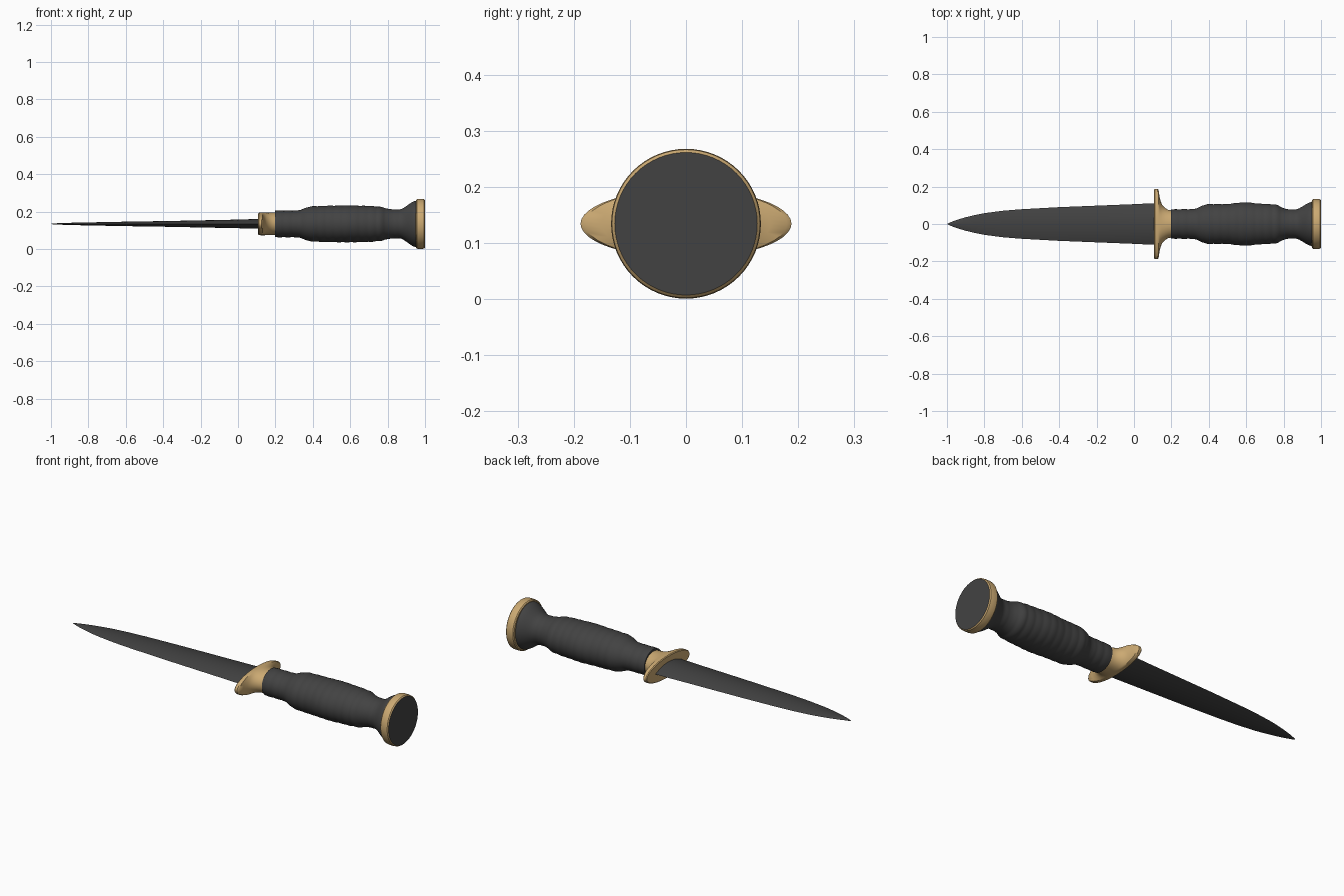
import bpy, bmesh, math

if "Cube" in bpy.data.objects:
    bpy.data.objects.remove(bpy.data.objects["Cube"])

CZ = 0.1345  # height of the dagger's long axis


def material(name, rgb):
    m = bpy.data.materials.new(name)
    m.diffuse_color = (*rgb, 1)
    m.use_nodes = True
    m.node_tree.nodes["Principled BSDF"].inputs["Base Color"].default_value = m.diffuse_color
    return m


DARK = material("dark_grey", (0.055, 0.055, 0.055))
GOLD = material("brass", (0.60, 0.40, 0.17))


def loft(name, rings, mats, n=48, lens=False, caps=(True, True), angle=35):
    """Skin elliptical or lens-shaped rings given as (x, half width y, half height z)."""
    bm = bmesh.new()
    loops = []
    for x, ry, rz in rings:
        loop = []
        for i in range(n):
            t = 2 * math.pi * i / n
            c, s = math.cos(t), math.sin(t)
            loop.append(bm.verts.new((x, ry * c, CZ + rz * (s * abs(s) if lens else s))))
        loops.append(loop)
    for a, b in zip(loops, loops[1:]):
        for i in range(n):
            j = (i + 1) % n
            bm.faces.new((a[i], a[j], b[j], b[i]))
    if caps[0]:
        bm.faces.new(loops[0][::-1])
    if caps[1]:
        end = bm.faces.new(loops[-1])
        end.material_index = len(mats) - 1
    bmesh.ops.remove_doubles(bm, verts=bm.verts, dist=1e-5)
    bmesh.ops.recalc_face_normals(bm, faces=bm.faces)
    me = bpy.data.meshes.new(name)
    bm.to_mesh(me)
    bm.free()
    ob = bpy.data.objects.new(name, me)
    bpy.context.collection.objects.link(ob)
    for m in mats:
        me.materials.append(m)
    bpy.ops.object.select_all(action='DESELECT')
    ob.select_set(True)
    bpy.context.view_layer.objects.active = ob
    bpy.ops.object.shade_smooth_by_angle(angle=math.radians(angle))
    return ob


def lerp(points, x):
    """Smoothly interpolate (x, a, b) control points."""
    for p, q in zip(points, points[1:]):
        if x <= q[0]:
            t = (x - p[0]) / (q[0] - p[0])
            t = t * t * (3 - 2 * t)
            return [p[k] + (q[k] - p[k]) * t for k in (1, 2)]
    return list(points[-1][1:])


# Blade: lens section tapering to the point
loft("blade", [
    (-1.0, 0.0, 0.0), (-0.985, 0.008, 0.003), (-0.95, 0.021, 0.004),
    (-0.9, 0.036, 0.006), (-0.85, 0.048, 0.007), (-0.8, 0.058, 0.008),
    (-0.7, 0.071, 0.010), (-0.6, 0.079, 0.012), (-0.4, 0.090, 0.015),
    (-0.2, 0.098, 0.019), (0.0, 0.106, 0.023), (0.06, 0.109, 0.025), (0.115, 0.110, 0.026),
], [DARK], lens=True)

# Guard: elliptical plate sweeping back into the collar
loft("guard", [
    (0.108, 0.184, 0.056), (0.112, 0.188, 0.060), (0.126, 0.188, 0.061),
    (0.132, 0.180, 0.061), (0.136, 0.150, 0.061), (0.142, 0.122, 0.061),
    (0.152, 0.100, 0.060), (0.168, 0.084, 0.060), (0.185, 0.075, 0.060),
    (0.203, 0.072, 0.060),
], [GOLD])

# Grip: swelling handle with shallow wrapped ridges
shape = [
    (0.200, 0.079, 0.072), (0.31, 0.080, 0.072), (0.40, 0.107, 0.095),
    (0.48, 0.107, 0.098), (0.59, 0.116, 0.099), (0.70, 0.108, 0.097),
    (0.75, 0.105, 0.093), (0.82, 0.080, 0.079), (0.86, 0.078, 0.077),
    (0.955, 0.118, 0.124),
]
rings = []
for i in range(121):
    x = 0.198 + (0.955 - 0.198) * i / 120
    ry, rz = lerp(shape, max(x, 0.2))
    dip = 0.0018 * (1 - abs(math.sin(math.pi * (x - 0.2) / 0.045))) if x < 0.85 else 0
    rings.append((x, ry - dip, rz - dip))
loft("grip", rings, [DARK], angle=50)

# Pommel: brass ring with a dark end face
loft("pommel", [
    (0.950, 0.115, 0.115), (0.951, 0.127, 0.127), (0.956, 0.132, 0.132),
    (0.965, 0.1335, 0.1335), (0.985, 0.1335, 0.1335), (0.995, 0.132, 0.132),
    (1.0, 0.127, 0.127),
], [GOLD, DARK], n=64)
